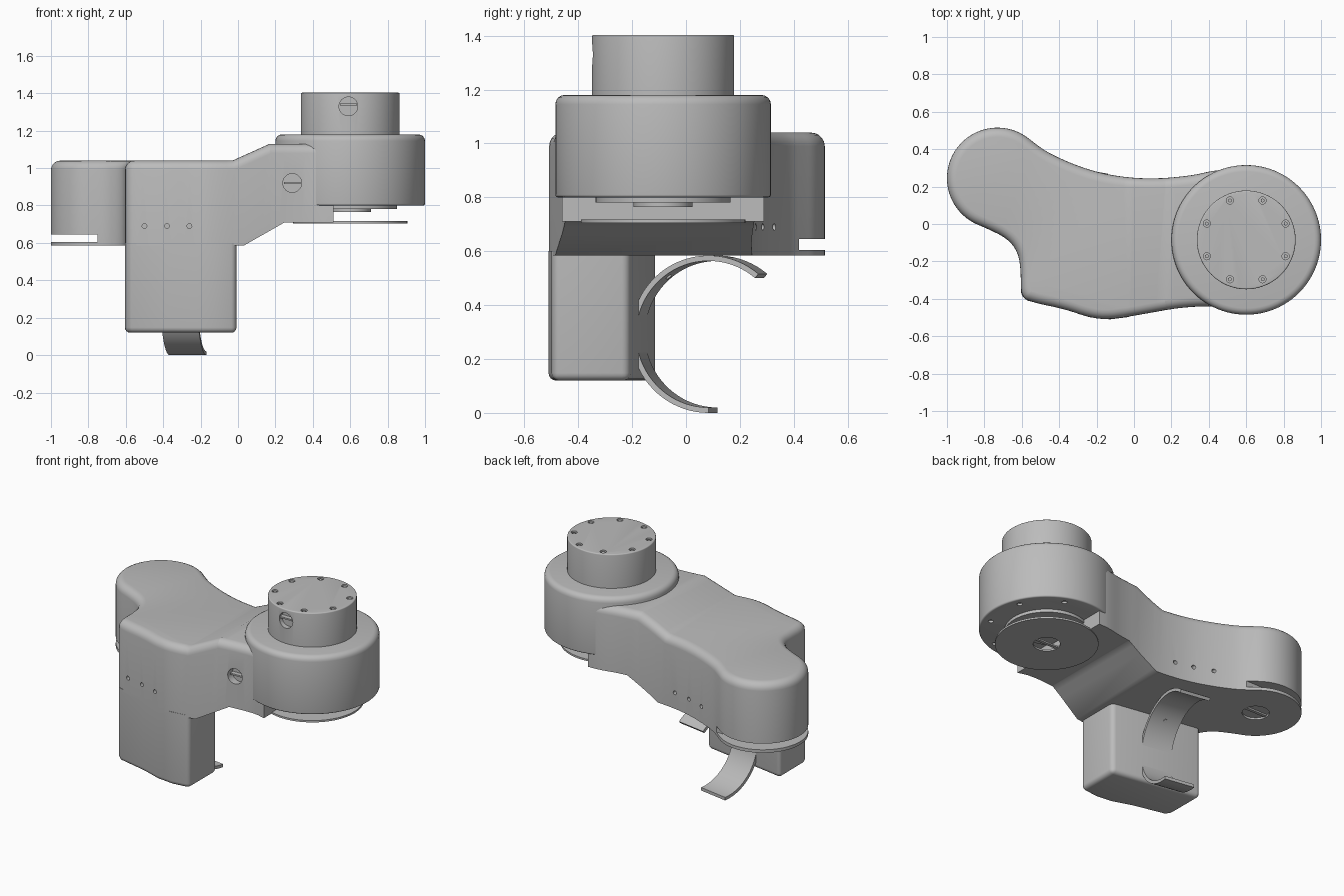
import bpy, bmesh, math
from mathutils import Matrix, Vector

if "Cube" in bpy.data.objects:
    bpy.data.objects.remove(bpy.data.objects["Cube"], do_unlink=True)

GREY = bpy.data.materials.new("plain grey")
GREY.use_nodes = True
colour = (0.5, 0.5, 0.5, 1)
GREY.diffuse_color = colour
GREY.node_tree.nodes["Principled BSDF"].inputs["Base Color"].default_value = colour

DRIVE = Vector((0.6, -0.085, 0))
ELBOW = Vector((-0.73, 0.245, 0))


def finish(bm, name):
    bmesh.ops.recalc_face_normals(bm, faces=bm.faces)
    mesh = bpy.data.meshes.new(name)
    bm.to_mesh(mesh)
    bm.free()
    mesh.materials.append(GREY)
    ob = bpy.data.objects.new(name, mesh)
    bpy.context.collection.objects.link(ob)
    return ob


def shade(ob):
    bpy.ops.object.select_all(action='DESELECT')
    ob.select_set(True)
    bpy.context.view_layer.objects.active = ob
    bpy.ops.object.shade_smooth_by_angle(angle=math.radians(32))


def bevel(bm, edges, offset, segments=4):
    bmesh.ops.bevel(bm, geom=edges, offset=offset, segments=segments,
                    profile=0.5, affect='EDGES', clamp_overlap=False)


def disc(name, at, radius, z0, z1, top=0, bottom=0, sides=96):
    bm = bmesh.new()
    bmesh.ops.create_cone(bm, cap_ends=True, segments=sides, radius1=radius, radius2=radius,
                          depth=z1 - z0, matrix=Matrix.Translation((at.x, at.y, (z0 + z1) / 2)))
    for size, z in ((top, z1), (bottom, z0)):
        if size:
            rim = [e for e in bm.edges if all(abs(v.co.z - z) < 1e-4 for v in e.verts)]
            bevel(bm, rim, size)
    return finish(bm, name)


def add_peg(bm, at, radius, depth, axis='Z', sides=24):
    turn = Matrix.Rotation(math.pi / 2, 4, 'X') if axis == 'Y' else Matrix()
    bmesh.ops.create_cone(bm, cap_ends=True, segments=sides, radius1=radius, radius2=radius,
                          depth=depth, matrix=Matrix.Translation(at) @ turn)


def add_box(bm, low, high):
    low, high = Vector(low), Vector(high)
    bmesh.ops.create_cube(bm, size=1, matrix=Matrix.Translation((low + high) / 2)
                          @ Matrix.Diagonal((*(high - low), 1)))


def box(name, low, high):
    bm = bmesh.new()
    add_box(bm, low, high)
    return finish(bm, name)


def cut(ob, bm):
    cutter = finish(bm, "cutter")
    cutter.hide_render = True
    mod = ob.modifiers.new("cut", 'BOOLEAN')
    mod.operation, mod.solver, mod.object = 'DIFFERENCE', 'EXACT', cutter
    bpy.context.view_layer.objects.active = ob
    bpy.ops.object.modifier_apply(modifier=mod.name)
    bpy.data.objects.remove(cutter, do_unlink=True)


def soften(points, rounds):
    for _ in range(rounds):
        out = []
        for i, p in enumerate(points):
            q = points[(i + 1) % len(points)]
            out += [p.lerp(q, 0.25), p.lerp(q, 0.75)]
        points = out
    return points


def prism(points, z0, z1):
    bm = bmesh.new()
    face = bm.faces.new([bm.verts.new((p.x, p.y, z0)) for p in points])
    ext = bmesh.ops.extrude_face_region(bm, geom=[face])
    up = [g for g in ext["geom"] if isinstance(g, bmesh.types.BMVert)]
    bmesh.ops.translate(bm, verts=up, vec=(0, 0, z1 - z0))
    if not any(face is f for f in bm.faces):
        bm.faces.new([v for v in bm.verts if v not in up])
    bmesh.ops.recalc_face_normals(bm, faces=bm.faces)
    return bm


def ring_points(at, radius, z, count=8):
    for k in range(count):
        a = (k + 0.5) * math.tau / count
        yield at + Vector((radius * math.cos(a), radius * math.sin(a), z))


def ramp(x, x0, z0, x1, z1):
    t = min(max((x - x0) / (x1 - x0), 0), 1)
    return z0 + (z1 - z0) * t


# Arm shell: rounded elbow end, waisted sides, ramp up towards the drive
arc = [ELBOW.xy + 0.272 * Vector((math.cos(math.radians(a)), math.sin(math.radians(a))))
       for a in range(45, 256, 14)]
front = [(-0.68, -0.075), (-0.62, -0.15), (-0.605, -0.25), (-0.605, -0.39), (-0.54, -0.42),
         (-0.37, -0.455), (-0.24, -0.5), (-0.13, -0.512), (0.06, -0.48), (0.24, -0.447),
         (0.43, -0.437), (0.51, -0.46), (0.51, -0.46)]
back = [(0.51, 0.29), (0.51, 0.29), (0.43, 0.287), (0.3, 0.257), (0.08, 0.239),
        (-0.13, 0.26), (-0.29, 0.305), (-0.46, 0.38)]
outline = soften(arc + [Vector(p) for p in front + back], 2)
bm = prism(outline, 0, 1)
for x in (-0.03, 0.03, 0.17, 0.25):
    bmesh.ops.bisect_plane(bm, geom=bm.verts[:] + bm.edges[:] + bm.faces[:],
                           plane_co=(x, 0, 0), plane_no=(1, 0, 0))
for v in bm.verts:
    if v.co.z > 0.5:
        v.co.z = ramp(v.co.x, -0.03, 1.04, 0.17, 1.13)
    else:
        v.co.z = ramp(v.co.x, 0.03, 0.585, 0.25, 0.71)
bmesh.ops.remove_doubles(bm, verts=bm.verts, dist=0.0005)
bm.normal_update()
rim = [e for e in bm.edges if len(e.link_faces) == 2
       and max(f.normal.z for f in e.link_faces) > 0.5
       and min(abs(f.normal.z) for f in e.link_faces) < 0.3]
bevel(bm, rim, 0.05, 5)
arm = finish(bm, "arm_shell")

# Slot around the elbow, side holes and underside pivot recess
bm = bmesh.new()
add_box(bm, (-1.1, -0.2, 0.605), (-0.75, 0.7, 0.645))
cut(arm, bm)
bm = bmesh.new()
add_box(bm, (-0.8, 0.42, 0.605), (-0.45, 0.7, 0.645))
cut(arm, bm)
bm = bmesh.new()
for x, y in ((-0.5, -0.425), (-0.38, -0.453), (-0.26, -0.49), (-0.1, 0.255), (-0.22, 0.283), (-0.34, 0.325)):
    add_peg(bm, (x, y, 0.69), 0.013, 0.06, 'Y', 12)
add_peg(bm, (0.29, -0.44, 0.92), 0.05, 0.08, 'Y', 32)
add_peg(bm, (ELBOW.x, ELBOW.y, 0.58), 0.08, 0.036, sides=40)
cut(arm, bm)

# Grip block hanging below the arm
block = [(-0.605, -0.11), (-0.605, -0.38), (-0.57, -0.41), (-0.37, -0.455), (-0.24, -0.498),
         (-0.13, -0.51), (-0.008, -0.495), (-0.008, -0.21)]
bm = prism([Vector(p) for p in block], 0.12, 0.6)
bm.normal_update()
sharp = [e for e in bm.edges if e.calc_face_angle(0) > 0.7
         and not all(v.co.z > 0.5 for v in e.verts)]
bevel(bm, sharp, 0.028)
grip = finish(bm, "grip_block")

# Open cuff behind the grip, square to its back face
turn = Matrix.Translation((-0.267, 0.1, 0.292)) @ Matrix.Rotation(math.radians(-9.5), 4, 'Z')
bm = bmesh.new()
steps, rows = 48, []
for i in range(steps + 1):
    a = math.radians(50 + 220 * i / steps)
    rows.append([bm.verts.new(turn @ Vector((x, r * math.cos(a), r * math.sin(a))))
                 for x, r in ((-0.1, 0.292), (0.1, 0.292), (0.1, 0.272), (-0.1, 0.272))])
for p, q in zip(rows, rows[1:]):
    for k in range(4):
        bm.faces.new((p[k], p[(k + 1) % 4], q[(k + 1) % 4], q[k]))
bm.faces.new(rows[0])
bm.faces.new(rows[-1])
cuff = finish(bm, "cuff")
bm = bmesh.new()
for a in (128, 180):
    spin = Matrix.Rotation(math.radians(a - 90), 4, 'X') @ Matrix.Translation((0, 0.272, 0))
    spin = Matrix.Rotation(math.radians(a), 4, 'X') @ Matrix.Translation((0, 0.27, 0))
    bmesh.ops.create_cone(bm, cap_ends=True, segments=16, radius1=0.012, radius2=0.012, depth=0.01,
                          matrix=turn @ spin @ Matrix.Rotation(math.pi / 2, 4, 'X'))
cuff_screws = finish(bm, "cuff_screws")

# Drive housing with screw holes underneath
housing = disc("drive_housing", DRIVE, 0.4, 0.8, 1.18, top=0.035, bottom=0.01)
bm = bmesh.new()
for p in ring_points(DRIVE, 0.345, 0.8):
    add_peg(bm, p, 0.016, 0.03, sides=16)
cut(housing, bm)

# Drum on top with a ring of screw holes and a front port
drum = disc("drum", DRIVE, 0.264, 1.17, 1.403, top=0.007)
bm = bmesh.new()
for p in ring_points(DRIVE, 0.228, 1.403):
    add_peg(bm, p, 0.019, 0.03, sides=20)
add_peg(bm, (0.59, -0.35, 1.33), 0.05, 0.07, 'Y', 32)
cut(drum, bm)
screws = bmesh.new()
for p in ring_points(DRIVE, 0.228, 1.39):
    add_peg(screws, p, 0.011, 0.016, sides=6)
drum_screws = finish(screws, "drum_screws")

# Output plates under the drive
plate = disc("output_plate", DRIVE, 0.305, 0.705, 0.717)
bm = bmesh.new()
add_peg(bm, (DRIVE.x, DRIVE.y, 0.71), 0.08, 0.05, sides=40)
cut(plate, bm)
parts = [arm, grip, cuff, cuff_screws, housing, drum, drum_screws, plate,
         disc("upper_plate", DRIVE, 0.25, 0.78, 0.81),
         disc("plate_boss", DRIVE, 0.11, 0.765, 0.79)]

# Cross bars inside the round ports
parts += [box("drum_port_bar", (0.545, -0.345, 1.335), (0.635, -0.3, 1.345)),
          box("arm_port_bar", (0.245, -0.43, 0.915), (0.335, -0.39, 0.925)),
          box("elbow_pivot_bar", (-0.805, 0.235, 0.588), (-0.655, 0.255, 0.6)),
          box("plate_pivot_bar", (0.522, -0.095, 0.706), (0.678, -0.075, 0.716))]
for part in parts:
    shade(part)
